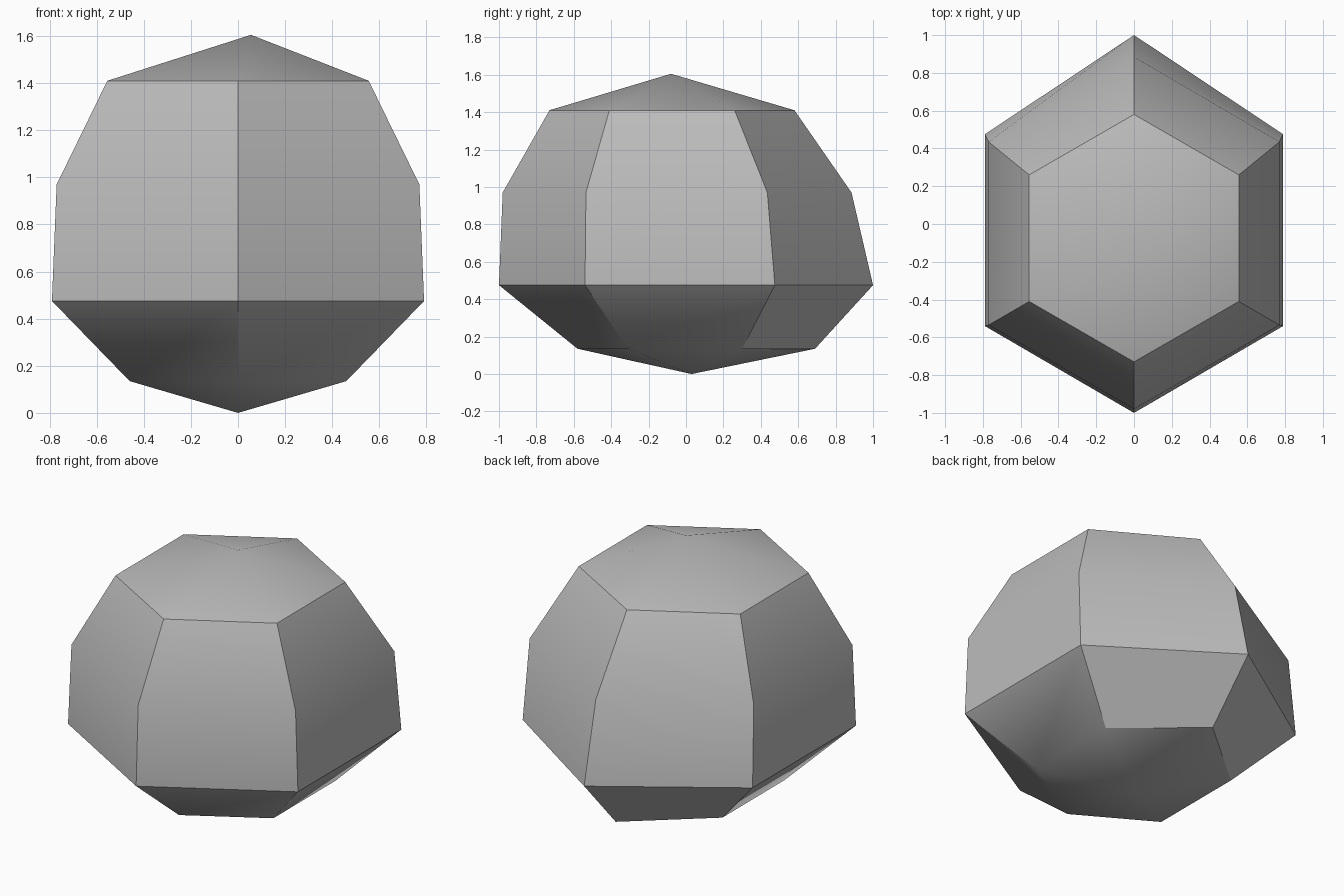
import bpy
import bmesh
import math

cube = bpy.data.objects.get("Cube")
if cube:
    bpy.data.objects.remove(cube, do_unlink=True)

# Stone colour
grey = bpy.data.materials.new("stone_grey")
grey.use_nodes = True
colour = (0.5, 0.5, 0.5, 1)
grey.diffuse_color = colour
grey.node_tree.nodes["Principled BSDF"].inputs["Base Color"].default_value = colour

# Six-sided rings: height, half width, front tip, front corner, back corner, back tip
RINGS = [
    (0.135, 0.46, -0.58, -0.31, 0.30, 0.69),
    (0.475, 0.79, -1.00, -0.54, 0.475, 1.00),
    (0.97, 0.77, -0.98, -0.535, 0.435, 0.885),
    (1.41, 0.555, -0.73, -0.41, 0.26, 0.58),
]

bm = bmesh.new()
rings = []
for z, w, front, near, far, back in RINGS:
    outline = [(0, front), (w, near), (w, far), (0, back), (-w, far), (-w, near)]
    rings.append([bm.verts.new((x, y, z)) for x, y in outline])
base = bm.verts.new((0, 0.03, 0))
peak = bm.verts.new((0.055, -0.08, 1.605))

# Side walls, pointed underside and shallow cap
for i in range(6):
    j = (i + 1) % 6
    for low, high in zip(rings, rings[1:]):
        bm.faces.new((low[i], low[j], high[j], high[i]))
    bm.faces.new((base, rings[0][j], rings[0][i]))
    bm.faces.new((peak, rings[-1][i], rings[-1][j]))
bmesh.ops.recalc_face_normals(bm, faces=bm.faces)

mesh = bpy.data.meshes.new("boulder")
bm.to_mesh(mesh)
bm.free()
mesh.materials.append(grey)
boulder = bpy.data.objects.new("boulder", mesh)
bpy.context.collection.objects.link(boulder)

# Smooth the gentle bends, keep the strong ridges sharp
bpy.ops.object.select_all(action="DESELECT")
boulder.select_set(True)
bpy.context.view_layer.objects.active = boulder
bpy.ops.object.shade_smooth_by_angle(angle=math.radians(30))
